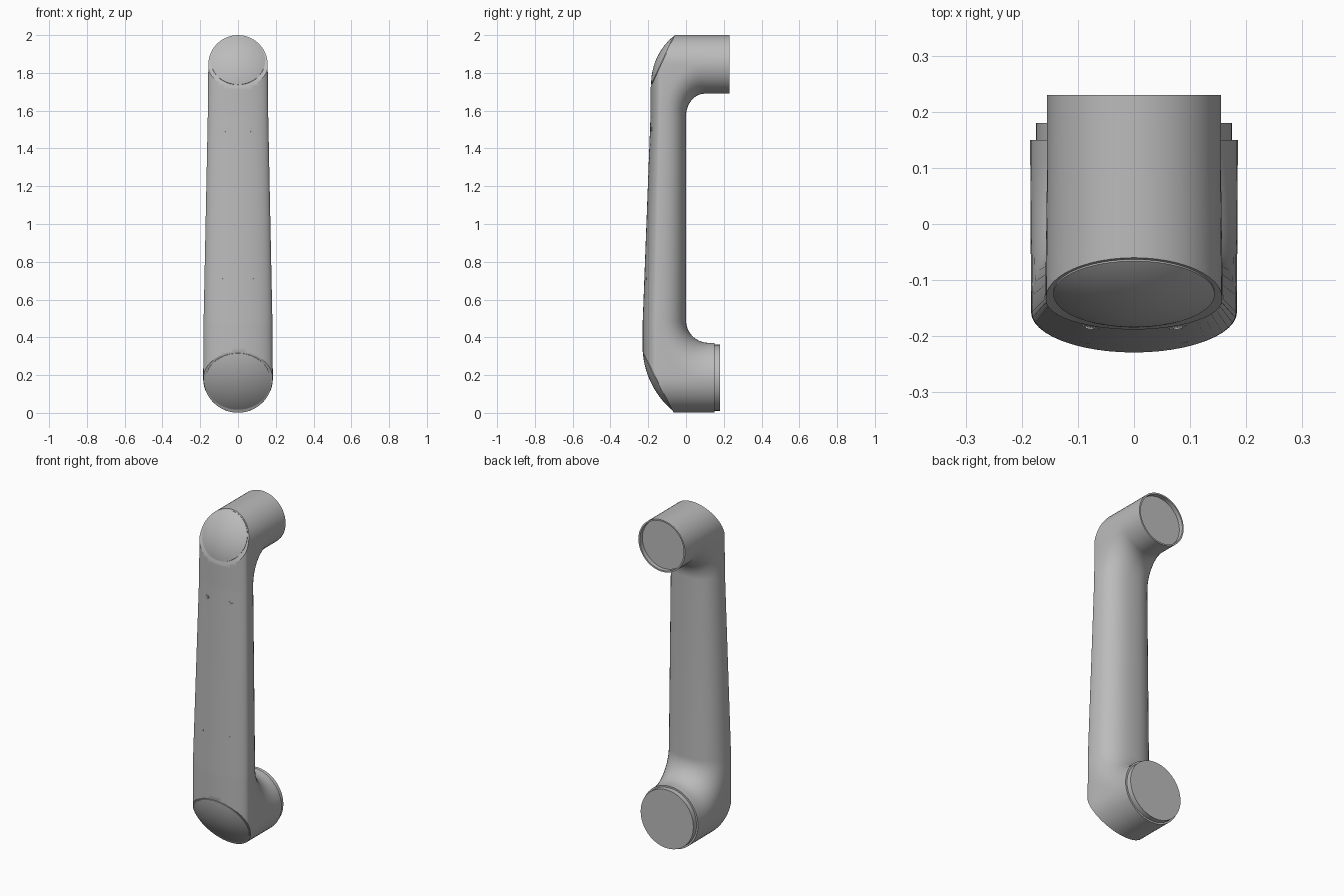
import bpy, bmesh
from math import sin, cos, pi, sqrt, atan2
from mathutils import Vector, Matrix

cube = bpy.data.objects.get("Cube")
if cube:
    bpy.data.objects.remove(cube, do_unlink=True)

grey = bpy.data.materials.new("satin grey")
grey.use_nodes = True
grey.diffuse_color = (0.5, 0.5, 0.5, 1)
grey.node_tree.nodes["Principled BSDF"].inputs["Base Color"].default_value = (0.5, 0.5, 0.5, 1)


def finish(name, bm, angle=0.5):
    """Turn a bmesh into a smooth-shaded object."""
    bmesh.ops.recalc_face_normals(bm, faces=bm.faces)
    mesh = bpy.data.meshes.new(name)
    bm.to_mesh(mesh)
    bm.free()
    mesh.materials.append(grey)
    obj = bpy.data.objects.new(name, mesh)
    bpy.context.collection.objects.link(obj)
    bpy.ops.object.select_all(action='DESELECT')
    obj.select_set(True)
    bpy.context.view_layer.objects.active = obj
    bpy.ops.object.shade_smooth_by_angle(angle=angle)
    return obj


# Each joint: collar centre and radius, bend pivot, arm section at the bend,
# and the slanted cut that carries the cap (two points in y, z)
upper = dict(up=1, z=1.845, r=0.155, pivot=(0.10, 1.57), w=0.16, side=-0.135, front=-0.188,
             cut=((-0.06, 2.0), (-0.185, 1.73)), cap=0.141, cap_x=1.02)
lower = dict(up=-1, z=0.186, r=0.185, pivot=(0.12, 0.49), w=0.182, side=-0.157, front=-0.229,
             cut=((-0.07, 0.01), (-0.23, 0.325)), cap=0.167, cap_x=1.04)

HALF = 24
STEPS = 24
ACROSS = [-cos(pi * i / HALF) for i in range(HALF + 1)]


def collar_ring(j, y, r):
    top = [(r * p, y, j["z"] + j["up"] * r * sqrt(max(0, 1 - p * p))) for p in ACROSS]
    low = [(r * p, y, j["z"] - j["up"] * r * sqrt(max(0, 1 - p * p))) for p in reversed(ACROSS)]
    return top + low


def bend_ring(j, t):
    """Section through the bend; t = 0 at the collar, 1 at the arm."""
    py, pz = j["pivot"]
    a = t * pi / 2
    s, c = max(sin(a), 1e-6), max(cos(a), 1e-6)
    w = j["r"] + (j["w"] - j["r"]) * t
    centre = (j["z"] - pz) * j["up"]
    outer, inner = [], []
    for p in ACROSS:
        k = sqrt(max(0, 1 - p * p))
        full = max(0, 1 - abs(p) ** 2.4) ** (1 / 2.4)
        front = py - j["side"] + (j["side"] - j["front"]) * k
        back = py - j["side"] + j["side"] * full
        u = min((centre + j["r"] * k) / c, front / s)
        v = 1 / sqrt((c / (centre - j["r"] * k)) ** 2 + (s / back) ** 2)
        outer.append((w * p, py - u * s, pz + j["up"] * u * c))
        inner.append((w * p, py - v * s, pz + j["up"] * v * c))
    return outer + inner[::-1]


def cut_plane(j):
    a, b = (Vector((0, *q)) for q in j["cut"])
    d = (b - a).normalized()
    n = Vector((0, -abs(d.z), j["up"] * abs(d.y)))
    return (a + b) / 2, n


# Arm body: one loft from the recessed upper collar to the stepped lower collar
rings = [collar_ring(upper, 0.205, 0.146), collar_ring(upper, 0.23, 0.146), collar_ring(upper, 0.23, 0.155)]
rings += [bend_ring(upper, i / STEPS) for i in range(STEPS + 1)]
rings += [bend_ring(lower, 1 - i / STEPS) for i in range(STEPS + 1)]
rings += [collar_ring(lower, 0.15, 0.185), collar_ring(lower, 0.15, 0.175), collar_ring(lower, 0.18, 0.175)]

bm = bmesh.new()
loops = [[bm.verts.new(v) for v in ring] for ring in rings]
for a, b in zip(loops, loops[1:]):
    for i in range(len(a)):
        n = (i + 1) % len(a)
        bm.faces.new((a[i], a[n], b[n], b[i]))
bm.faces.new(loops[0])
bm.faces.new(loops[-1][::-1])
bmesh.ops.remove_doubles(bm, verts=bm.verts, dist=0.0003)

# Slice the outer corners flat and close them
for j in (upper, lower):
    co, no = cut_plane(j)
    bmesh.ops.bisect_plane(bm, geom=bm.verts[:] + bm.edges[:] + bm.faces[:], dist=1e-5,
                           plane_co=co, plane_no=no, clear_outer=True)
    bmesh.ops.holes_fill(bm, edges=[e for e in bm.edges if e.is_boundary], sides=0)
finish("arm_body", bm)

# Shallow domed caps on the slanted corners
for name, j in (("upper_cap", upper), ("lower_cap", lower)):
    co, no = cut_plane(j)
    rise, r = 0.032, j["cap"]
    ball = (r * r + rise * rise) / (2 * rise)
    bm = bmesh.new()
    bmesh.ops.create_uvsphere(bm, u_segments=64, v_segments=96, radius=ball)
    bmesh.ops.translate(bm, verts=bm.verts, vec=(0, 0, rise - ball))
    bmesh.ops.bisect_plane(bm, geom=bm.verts[:] + bm.edges[:] + bm.faces[:],
                           plane_co=(0, 0, 0), plane_no=(0, 0, -1), clear_outer=True)
    rim = bmesh.ops.extrude_edge_only(bm, edges=[e for e in bm.edges if e.is_boundary])
    bmesh.ops.translate(bm, verts=[v for v in rim["geom"] if isinstance(v, bmesh.types.BMVert)],
                        vec=(0, 0, -0.008))
    turn = Matrix.Rotation(atan2(-no.y, no.z), 4, 'X')
    bm.transform(Matrix.Translation(co + no * 0.003) @ turn @ Matrix.Diagonal((j["cap_x"], 1, 1, 1)))
    finish(name, bm)

# Four small screws on the front: a flat washer ring with a raised centre
for level, x, y, z in (("upper", 0.077, -0.182, 1.5), ("lower", 0.087, -0.207, 0.71)):
    for side, sx in (("left", 1), ("right", -1)):
        bm = bmesh.new()
        for r, depth in ((0.016, 0.012), (0.008, 0.017)):
            bmesh.ops.create_cone(bm, cap_ends=True, segments=20, radius1=r, radius2=r, depth=depth)
        tilt = Matrix.Rotation(sx * 0.2, 4, 'Z') @ Matrix.Rotation(pi / 2, 4, 'X')
        bm.transform(Matrix.Translation((sx * x, y + 0.003, z)) @ tilt)
        finish(f"{level}_{side}_screw", bm)
